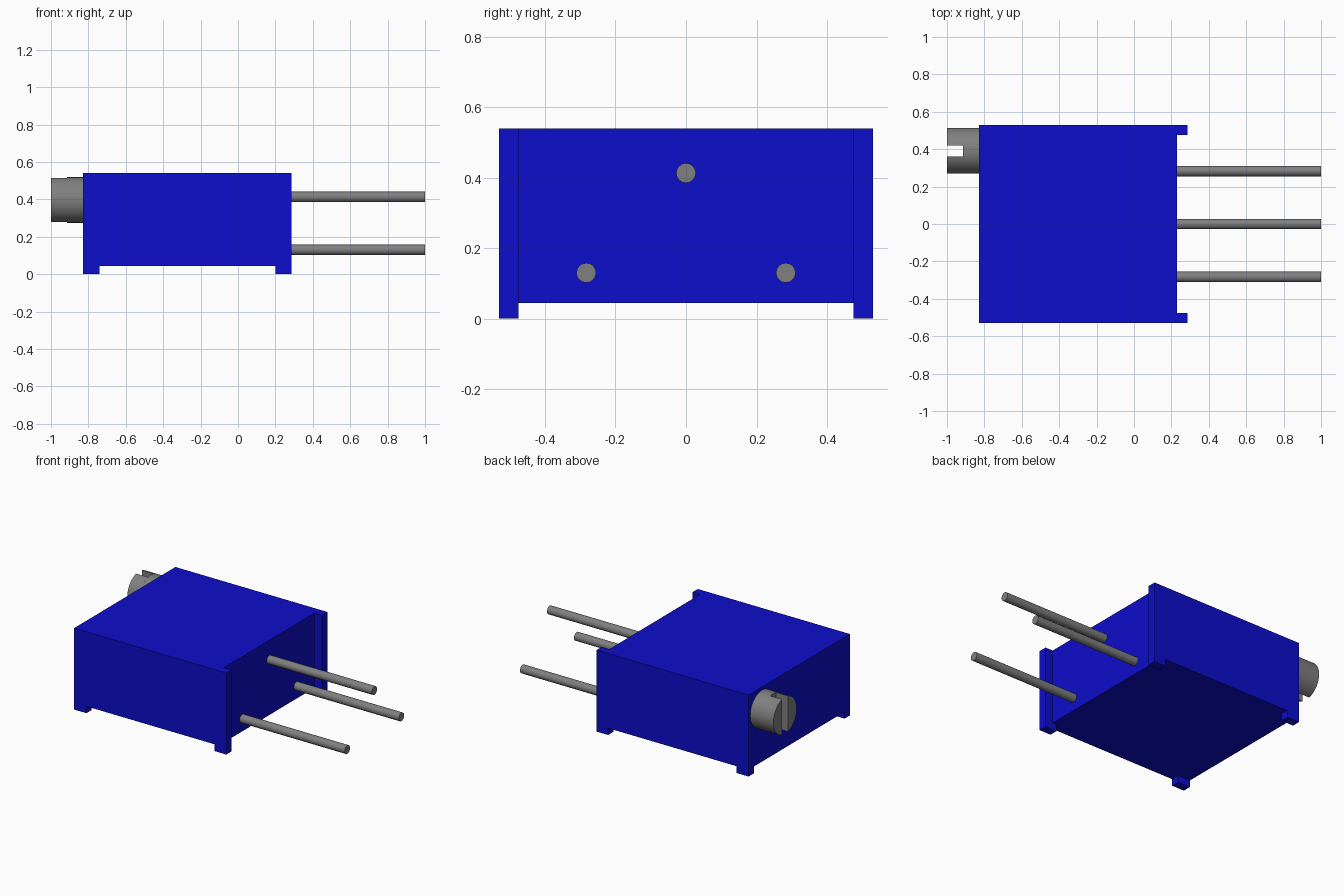
import bpy, bmesh, math
from mathutils import Vector

cube = bpy.data.objects.get("Cube")
if cube:
    bpy.data.objects.remove(cube, do_unlink=True)


def material(name, rgb):
    m = bpy.data.materials.new(name)
    m.use_nodes = True
    m.diffuse_color = (*rgb, 1)
    m.node_tree.nodes["Principled BSDF"].inputs["Base Color"].default_value = (*rgb, 1)
    return m


BLUE = material("blue plastic", (0.004, 0.004, 0.604))
GREY = material("grey metal", (0.215, 0.215, 0.215))


def prism(name, points, offset, mat, smooth=False):
    """Extrude a closed 3D outline along an offset."""
    bm = bmesh.new()
    face = bm.faces.new([bm.verts.new(p) for p in points])
    ext = bmesh.ops.extrude_face_region(bm, geom=[face])
    bmesh.ops.translate(bm, vec=Vector(offset),
                        verts=[g for g in ext["geom"] if isinstance(g, bmesh.types.BMVert)])
    bmesh.ops.recalc_face_normals(bm, faces=bm.faces)
    mesh = bpy.data.meshes.new(name)
    bm.to_mesh(mesh)
    bm.free()
    mesh.materials.append(mat)
    ob = bpy.data.objects.new(name, mesh)
    bpy.context.collection.objects.link(ob)
    if smooth:
        bpy.ops.object.select_all(action="DESELECT")
        ob.select_set(True)
        bpy.context.view_layer.objects.active = ob
        bpy.ops.object.shade_smooth_by_angle(angle=math.radians(35))
    return ob


def arc(x, y, z, r, a0, a1, n):
    """Points on an arc in the plane facing x."""
    return [(x, y + r * math.cos(a0 + (a1 - a0) * i / n),
             z + r * math.sin(a0 + (a1 - a0) * i / n)) for i in range(n + 1)]


# Housing: a block whose two side walls run past the pin face
BACK, FACE, LIP = -0.83, 0.23, 0.285
HALF, INNER, BASE, TOP = 0.53, 0.475, 0.045, 0.54
outline = [(BACK, -HALF), (LIP, -HALF), (LIP, -INNER), (FACE, -INNER),
           (FACE, INNER), (LIP, INNER), (LIP, HALF), (BACK, HALF)]
prism("housing", [(x, y, BASE) for x, y in outline], (0, 0, TOP - BASE), BLUE)

# Corner standoff feet
for side, s in (("right", -1), ("left", 1)):
    for end, x0, x1 in (("screw_end", BACK, -0.74), ("pin_end", 0.2, LIP)):
        prism(f"{end}_foot_{side}",
              [(x0, s * INNER, 0), (x1, s * INNER, 0), (x1, s * HALF, 0), (x0, s * HALF, 0)],
              (0, 0, BASE), BLUE)

# Three lead pins
for name, y, z in (("right_pin", -0.283, 0.13), ("middle_pin", 0, 0.413), ("left_pin", 0.283, 0.13)):
    prism(name, arc(FACE, y, z, 0.028, 0, math.tau, 16)[:-1], (1 - FACE, 0, 0), GREY, True)

# Adjustment screw: solid shank with two half-round jaws leaving a slot
SY, SZ, SR, SLOT, FLOOR = 0.391, 0.397, 0.122, 0.03, -0.913
prism("screw_shank", arc(BACK, SY, SZ, SR, 0, math.tau, 40)[:-1], (FLOOR - BACK, 0, 0), GREY, True)
half_angle = math.acos(SLOT / SR)
for name, mid in (("screw_jaw_left", 0), ("screw_jaw_right", math.pi)):
    prism(name, arc(FLOOR, SY, SZ, SR, mid - half_angle, mid + half_angle, 18),
          (-1 - FLOOR, 0, 0), GREY, True)
